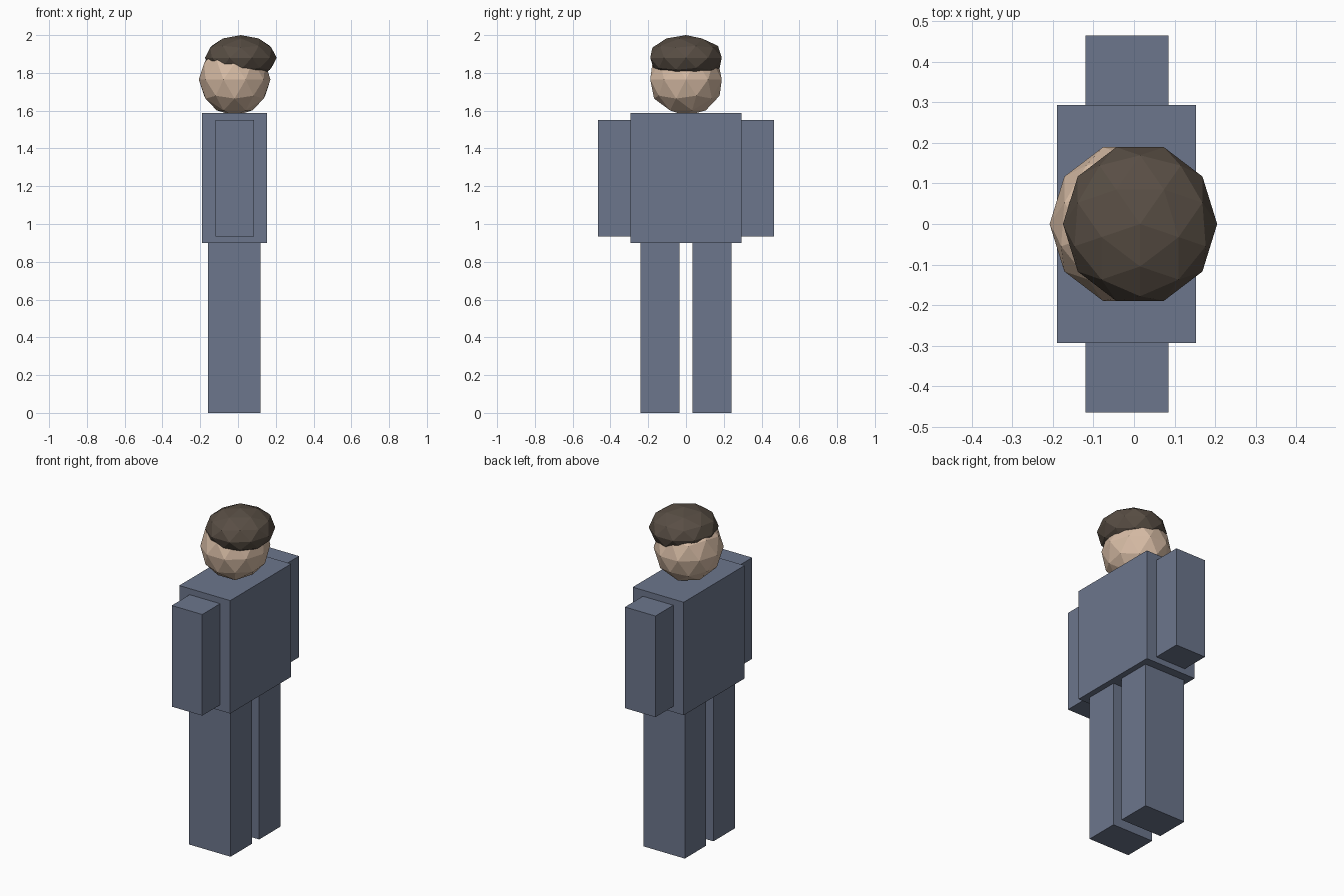
import bpy
import math
from mathutils import Matrix

cube = bpy.data.objects.get("Cube")
if cube:
    bpy.data.objects.remove(cube, do_unlink=True)


def make_material(name, rgb):
    mat = bpy.data.materials.new(name)
    mat.use_nodes = True
    color = (*rgb, 1.0)
    mat.diffuse_color = color
    mat.node_tree.nodes["Principled BSDF"].inputs["Base Color"].default_value = color
    return mat


def box(name, low, high, mat):
    """Flat-sided box between two opposite corners."""
    center = [(a + b) / 2 for a, b in zip(low, high)]
    size = [b - a for a, b in zip(low, high)]
    bpy.ops.mesh.primitive_cube_add(size=1)
    obj = bpy.context.object
    obj.name = name
    obj.data.transform(Matrix.Diagonal((*size, 1)))
    obj.location = center
    obj.data.materials.append(mat)
    return obj


def faceted_ball(name, center, radii, mat):
    """Low-poly icosphere, turned a quarter and stretched."""
    bpy.ops.mesh.primitive_ico_sphere_add(subdivisions=2, radius=1)
    obj = bpy.context.object
    obj.name = name
    turn = Matrix.Rotation(-math.pi / 2, 4, "Z")
    obj.data.transform(Matrix.Diagonal((*radii, 1)) @ turn)
    obj.location = center
    obj.data.materials.append(mat)
    return obj


cloth = make_material("slate blue cloth", (0.150, 0.181, 0.263))
skin = make_material("skin", (0.680, 0.503, 0.376))
brown = make_material("dark brown hair", (0.098, 0.076, 0.058))

# Torso
box("torso", (-0.19, -0.293, 0.90), (0.153, 0.293, 1.587), cloth)

# Arms and legs, one per side (the figure faces -x)
for side, sign in (("left", -1), ("right", 1)):
    for part, x, y, z in (
        ("arm", (-0.12, 0.085), (0.293, 0.465), (0.935, 1.55)),
        ("leg", (-0.16, 0.118), (0.035, 0.24), (0.0, 0.90)),
    ):
        y0, y1 = sorted(sign * v for v in y)
        box(f"{side}_{part}", (x[0], y0, z[0]), (x[1], y1, z[1]), cloth)

# Head, with a flattened cap of hair set slightly back
faceted_ball("head", (-0.018, 0, 1.765), (0.19, 0.199, 0.192), skin)
faceted_ball("hair", (0.015, 0, 1.88), (0.19, 0.199, 0.12), brown)
